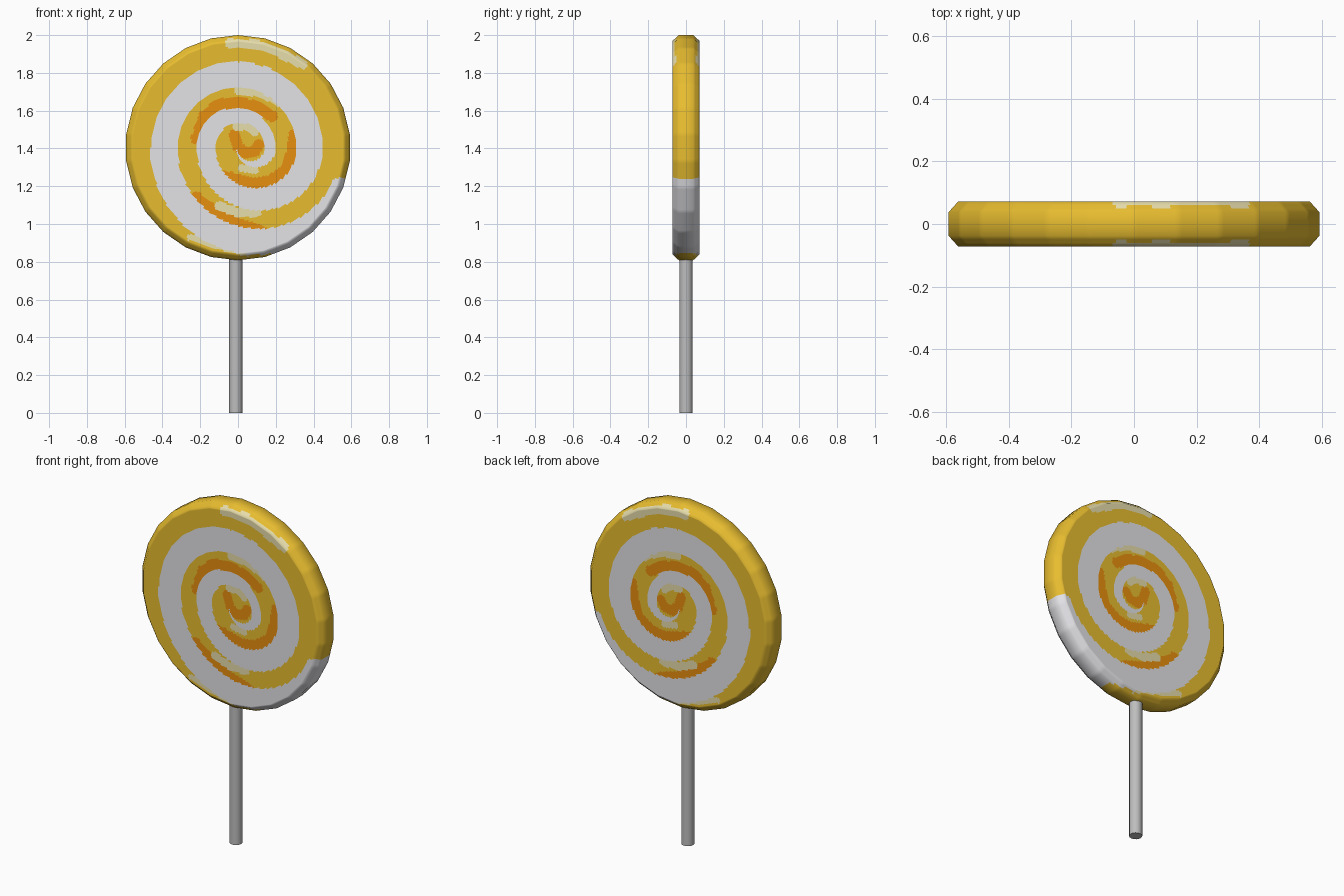
import bpy, bmesh, math

if "Cube" in bpy.data.objects:
    bpy.data.objects.remove(bpy.data.objects["Cube"])

CZ, R, SIDES, SUB = 1.404, 0.596, 26, 12   # candy centre height, radius, sides, cells per side


def material(name, rgb):
    lin = [((c / 255 + 0.055) / 1.055) ** 2.4 for c in rgb]
    m = bpy.data.materials.new(name)
    m.diffuse_color = (*lin, 1)
    m.use_nodes = True
    m.node_tree.nodes["Principled BSDF"].inputs["Base Color"].default_value = m.diffuse_color
    return m


YELLOW, WHITE, ORANGE, CREAM = range(4)
candy_mats = [material("yellow", (233, 190, 48)), material("white", (232, 232, 236)),
              material("orange", (232, 143, 15)), material("cream", (232, 222, 172))]
grey = material("stick grey", (190, 190, 190))

# White swirl: half rings as (outer left x, outer right x, inner left x, inner right x)
UPPER = [(-0.46, 0.447, -0.32, 0.31), (-0.22, 0.20, -0.12, 0.14)]
LOWER = [(-0.465, 0.67, -0.32, 0.54), (-0.22, 0.447, -0.12, 0.31), (-0.01, 0.20, -0.005, 0.14)]

# Painted streaks: (half width, path in x and z)
ORANGE_STREAKS = [
    (0.03, [(-.22, 1.45), (-.18, 1.57), (-.1, 1.635), (0, 1.645), (.1, 1.62), (.18, 1.57)]),
    (0.033, [(.3, 1.47), (.29, 1.38), (.25, 1.28), (.17, 1.225), (.08, 1.21), (-.07, 1.25)]),
    (0.03, [(-.22, 1.14), (-.1, 1.05), (0, 1.0), (.12, .965)]),
    (0.029, [(-.02, 1.47), (0, 1.41), (.04, 1.375), (.09, 1.385), (.11, 1.42)]),
]
CREAM_STREAKS = [
    (0.025, [(-.045, 1.957), (.1, 1.95), (.2, 1.915), (.345, 1.845)]),
    (0.02, [(0, 1.705), (.1, 1.695), (.2, 1.655), (.265, 1.605)]),
    (0.02, [(-.01, 1.515), (.05, 1.515), (.09, 1.485)]),
    (0.02, [(.02, 1.295), (.09, 1.285)]),
    (0.024, [(-.1, 1.095), (0, 1.06), (.1, 1.06)]),
    (0.017, [(-.255, .93), (-.15, .895), (0, .857), (.05, .845)]),
]


def in_circle(x, u, left, right):
    return math.hypot(x - (left + right) / 2, u) < (right - left) / 2


def near(x, z, streaks):
    for w, path in streaks:
        for (ax, az), (bx, bz) in zip(path, path[1:]):
            dx, dz = bx - ax, bz - az
            t = max(0, min(1, ((x - ax) * dx + (z - az) * dz) / (dx * dx + dz * dz)))
            if math.hypot(x - ax - t * dx, z - az - t * dz) < w:
                return True
    return False


def colour(x, z):
    u = z - 1.405
    for ol, orr, il, ir in (UPPER if u >= 0 else LOWER):
        if in_circle(x, u, ol, orr) and not in_circle(x, u, il, ir):
            if x < 0.45 or u < -0.16:      # the outer tail ends at the rim
                return WHITE
    if near(x, z, CREAM_STREAKS):
        return CREAM
    if near(x, z, ORANGE_STREAKS):
        return ORANGE
    return YELLOW


# Candy: revolved profile with a 26-sided outline, finely divided for the swirl
half = [(0.01 * i, 0.072) for i in range(1, 57)]
half += [(0.565 + (R - 0.565) * t / 3, 0.072 - 0.034 * t / 3) for t in range(4)]
profile = [(r, -y) for r, y in half] + [(R, 0)] + half[::-1]
n = SIDES * SUB
bm = bmesh.new()
rings = []
for r, y in profile:
    ring = []
    for i in range(n):
        a = math.pi / 2 + 2 * math.pi * i / n
        off = 2 * math.pi * (i % SUB) / n - math.pi / SIDES
        k = r * math.cos(math.pi / SIDES) / math.cos(off)
        ring.append(bm.verts.new((k * math.cos(a), y, CZ + k * math.sin(a))))
    rings.append(ring)
for a, b in zip(rings, rings[1:]):
    for i in range(n):
        j = (i + 1) % n
        bm.faces.new((a[i], a[j], b[j], b[i]))
bm.faces.new(rings[0])
bm.faces.new(rings[-1])
bmesh.ops.recalc_face_normals(bm, faces=bm.faces)
for f in bm.faces:
    c = f.calc_center_median()
    f.material_index = colour(c.x, c.z)
    f.smooth = True
me = bpy.data.meshes.new("candy_disc")
bm.to_mesh(me)
bm.free()
for m in candy_mats:
    me.materials.append(m)
candy = bpy.data.objects.new("candy_disc", me)
bpy.context.collection.objects.link(candy)

# Stick
bpy.ops.mesh.primitive_cylinder_add(vertices=16, radius=0.035, depth=0.84, location=(-0.012, 0, 0.42))
stick = bpy.context.object
stick.name = "stick"
stick.data.materials.append(grey)
bpy.ops.object.shade_smooth_by_angle(angle=math.radians(40))
